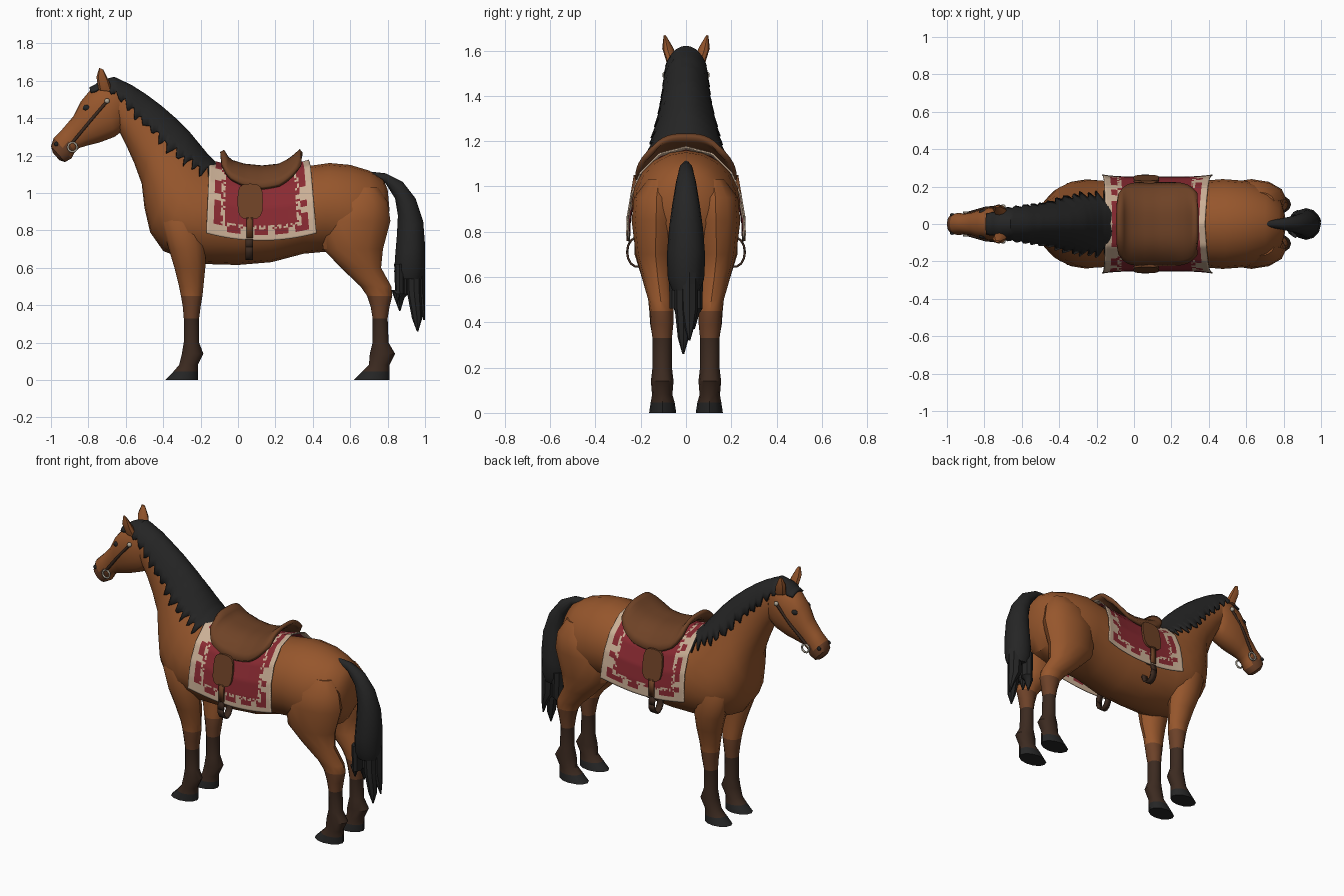
import bpy, bmesh, math, random
from mathutils import Vector

if "Cube" in bpy.data.objects:
    bpy.data.objects.remove(bpy.data.objects["Cube"])

random.seed(4)


def srgb(h):
    v = [int(h[i:i + 2], 16) / 255 for i in (0, 2, 4)]
    return [((c + 0.055) / 1.055) ** 2.4 if c > 0.04 else c / 12.92 for c in v] + [1]


MATS = {}
for n, h in dict(coat="96562c", shaded_coat="6c4128", dark_leg="3c2a20", black_hair="252525",
                 saddle_leather="6e4226", red_cloth="8a2a32", cream_cloth="cbb096",
                 metal="b0a898").items():
    MATS[n] = bpy.data.materials.new(n)
    MATS[n].diffuse_color = srgb(h)


def finish(name, bm, mats, rule=None, angle=35):
    """Turn a bmesh into a shaded object; rule(centre) picks the material index."""
    bmesh.ops.recalc_face_normals(bm, faces=bm.faces)
    if rule:
        for f in bm.faces:
            f.material_index = rule(f.calc_center_median())
    me = bpy.data.meshes.new(name)
    bm.to_mesh(me)
    bm.free()
    for m in mats:
        me.materials.append(MATS[m])
    ob = bpy.data.objects.new(name, me)
    bpy.context.collection.objects.link(ob)
    bpy.ops.object.select_all(action='DESELECT')
    ob.select_set(True)
    bpy.context.view_layer.objects.active = ob
    bpy.ops.object.shade_smooth_by_angle(angle=math.radians(angle))
    return ob


def ring_point(r, a, grow=0, power=1):
    """Point on an oval ring spanning (ax,az)-(bx,bz) with half width, side offset, pear factor."""
    ax, az, bx, bz, hw, cy, k = tuple(r) + (0,) * (7 - len(r))
    mid, half = Vector(((ax + bx) / 2, 0, (az + bz) / 2)), Vector(((ax - bx) / 2, 0, (az - bz) / 2))
    half *= 1 + grow / max(half.length, 0.001)
    s, c = math.sin(a), math.cos(a)
    p = mid + half * c
    p.y = cy + (hw + grow) * math.copysign(abs(s) ** power, s) * (1 - k * c)
    return p


def loft(name, rings, mats, rule=None, segs=16, power=1, side=1):
    bm = bmesh.new()
    rows = []
    for r in rings:
        pts = [ring_point(r, 2 * math.pi * i / segs, 0, power) for i in range(segs)]
        rows.append([bm.verts.new((p.x, p.y * side, p.z)) for p in pts])
    for a, b in zip(rows, rows[1:]):
        for i in range(segs):
            j = (i + 1) % segs
            bm.faces.new((a[i], a[j], b[j], b[i]))
    bm.faces.new(rows[0])
    bm.faces.new(rows[-1])
    return finish(name, bm, mats, rule)


def sheet(name, nu, nv, point, mats, rule=None, angle=35):
    """Grid surface from point(u, v); rule(i, j) picks each cell's material index."""
    bm = bmesh.new()
    g = [[bm.verts.new(point(i / nu, j / nv)) for j in range(nv + 1)] for i in range(nu + 1)]
    for i in range(nu):
        for j in range(nv):
            f = bm.faces.new((g[i][j], g[i + 1][j], g[i + 1][j + 1], g[i][j + 1]))
            f.material_index = rule(i, j) if rule else 0
    return finish(name, bm, mats, None, angle)


def interp(table, t):
    for (t0, *a), (t1, *b) in zip(table, table[1:]):
        if t <= t1:
            f = max(0, (t - t0) / (t1 - t0))
            return [p + (q - p) * f for p, q in zip(a, b)]
    return list(table[-1][1:])


def solidify(ob, t, offset=1):
    m = ob.modifiers.new("thickness", 'SOLIDIFY')
    m.thickness, m.offset = t, offset


def ball(name, loc, scale, mat):
    bm = bmesh.new()
    bmesh.ops.create_uvsphere(bm, u_segments=12, v_segments=8, radius=1)
    for v in bm.verts:
        v.co = Vector(loc) + Vector([a * b for a, b in zip(v.co, scale)])
    return finish(name, bm, [mat])


def tube(name, pts, radius, mat, cyclic=False):
    cu = bpy.data.curves.new(name, 'CURVE')
    cu.dimensions, cu.bevel_depth, cu.bevel_resolution = '3D', radius, 1
    sp = cu.splines.new('POLY')
    sp.points.add(len(pts) - 1)
    for p, q in zip(sp.points, pts):
        p.co = (*q, 1)
    sp.use_cyclic_u = cyclic
    cu.materials.append(MATS[mat])
    ob = bpy.data.objects.new(name, cu)
    bpy.context.collection.objects.link(ob)


# Trunk running from rump through chest and up the neck
trunk = [(.80, 1.02, .81, .91, .05), (.775, 1.075, .795, .80, .13), (.70, 1.12, .74, .71, .19),
         (.60, 1.15, .62, .66, .23), (.49, 1.16, .46, .685, .24), (.35, 1.14, .35, .675, .23),
         (.18, 1.11, .18, .63, .23), (0, 1.11, 0, .615, .23)]
neck = [(-.12, 1.14, -.18, .62, .23, 0, .1), (-.17, 1.19, -.30, .65, .235, 0, .22),
        (-.22, 1.25, -.40, .69, .22, 0, .25), (-.27, 1.31, -.47, .79, .19, 0, .25),
        (-.34, 1.38, -.50, .92, .15, 0, .22), (-.42, 1.45, -.515, 1.05, .118, 0, .15),
        (-.50, 1.51, -.555, 1.16, .098, 0, .1), (-.57, 1.555, -.60, 1.26, .087),
        (-.63, 1.585, -.64, 1.34, .08)]
loft("body_and_neck", trunk + neck, ["coat"], segs=20)

# Head with a darker muzzle
head = [(-.62, 1.58, -.60, 1.42, .06), (-.66, 1.60, -.62, 1.33, .08), (-.72, 1.585, -.66, 1.30, .09),
        (-.79, 1.55, -.74, 1.27, .09), (-.84, 1.49, -.80, 1.255, .077), (-.88, 1.41, -.85, 1.24, .062),
        (-.94, 1.34, -.875, 1.215, .055), (-.985, 1.295, -.89, 1.185, .06),
        (-1.0, 1.25, -.925, 1.165, .052), (-.99, 1.215, -.955, 1.175, .03)]
loft("head", head, ["coat", "shaded_coat"],
     lambda c: int(c.x < -.90 and c.z < 1.27 - (c.x + .95) * .5), power=.8)

# Legs: front x, back x, height, half width, side offset
front_leg = [(-.36, -.24, .95, .04, .15), (-.41, -.19, .84, .08, .15), (-.37, -.175, .70, .082, .145),
             (-.34, -.175, .60, .066, .13), (-.315, -.185, .50, .052, .115), (-.305, -.19, .45, .052, .11),
             (-.295, -.20, .39, .05, .108), (-.29, -.208, .33, .042, .105), (-.29, -.208, .20, .042, .105),
             (-.30, -.185, .14, .05, .105), (-.315, -.215, .08, .045, .105), (-.345, -.215, .045, .053, .103),
             (-.39, -.215, 0, .06, .103)]
hind_leg = [(.60, .75, 1.03, .05, .12), (.50, .80, .95, .10, .13), (.44, .815, .85, .108, .132),
            (.455, .775, .70, .087, .135), (.55, .765, .60, .07, .125), (.655, .82, .50, .055, .112),
            (.69, .825, .45, .052, .108), (.71, .81, .39, .05, .106), (.72, .80, .33, .043, .105),
            (.72, .805, .20, .043, .105), (.705, .84, .14, .05, .105), (.70, .81, .08, .045, .105),
            (.665, .81, .045, .053, .103), (.62, .81, 0, .06, .103)]


def leg_colour(c):
    return 3 if c.z < .045 else 2 if c.z < .33 else 1 if c.z < .45 else 0


for s, label in ((1, "left"), (-1, "right")):
    for n, leg in (("front_leg", front_leg), ("hind_leg", hind_leg)):
        loft(f"{n}_{label}", [(a, z, b, z, w, y) for a, b, z, w, y in leg],
             ["coat", "shaded_coat", "dark_leg", "black_hair"], leg_colour, segs=12, side=s)
    # Ears, eyes, nostrils
    loft(f"ear_{label}", [(-.745, 1.55, -.67, 1.54, .025, .06), (-.757, 1.62, -.69, 1.60, .025, .08),
                          (-.742, 1.668, -.72, 1.66, .006, .093)], ["coat"], segs=8, side=s)
    ball(f"eye_{label}", (-.808, s * .064, 1.455), (.022, .014, .017), "black_hair")
    ball(f"nostril_{label}", (-.972, s * .05, 1.262), (.012, .008, .012), "black_hair")
    # Bridle
    tube(f"cheek_strap_{label}", [(-.70, s * .09, 1.49), (-.79, s * .085, 1.385), (-.885, s * .058, 1.27)],
         .009, "dark_leg")
    ball(f"bridle_stud_{label}", (-.70, s * .093, 1.492), (.014, .012, .014), "metal")
    tube(f"bit_ring_{label}", [(-.885 + .025 * math.cos(t * .628), s * .062, 1.245 + .025 * math.sin(t * .628))
                               for t in range(10)], .006, "metal", True)

# Mane: jagged shell over the crest, ending in a forelock
crest = [(i, *(tuple(r) + (0,) * (7 - len(r)))) for i, r in enumerate(neck[:-1] + head[1:4])]
depths = [(0, .04), (2, .09), (4, .12), (6, .10), (8, .07), (9, .03), (10, .02)]
N = 60
jags = [[.045 * (i % 4) / 3 + random.uniform(-.012, .012) for i in range(N + 1)] for _ in (0, 1)]


def mane_point(u, v):
    t, s = u * 10, 2 * v - 1
    r = interp(crest, t)
    d = interp(depths, t)[0] + jags[int(s > 0)][round(u * N)] * min(1, (10 - t) / 3)
    half = math.hypot(r[0] - r[2], r[1] - r[3]) / 2
    return ring_point(r, s * math.acos(max(-1, 1 - max(d, .008) / half)), .015 if t < 9.5 else .01)


solidify(sheet("mane", N, 10, mane_point, ["black_hair"]), .012, 0)

# Tail with separate hanging locks
loft("tail", [(.70, 1.115, .72, 1.07, .015), (.79, 1.105, .79, 1.05, .03), (.88, 1.06, .84, .97, .045),
              (.95, .97, .855, .88, .06), (.99, .85, .85, .78, .075), (1.0, .72, .84, .66, .085),
              (1.0, .60, .835, .58, .08), (.985, .54, .845, .54, .06)], ["black_hair"], segs=12)
for i, (a, b, tip, z, y) in enumerate([(.91, 1.0, .995, .32, .015), (.90, .98, .96, .26, -.012),
                                       (.84, .91, .865, .37, .035), (.835, .89, .85, .41, -.035)]):
    loft(f"tail_lock_{i}", [(a, .62, b, .62, .04, y), (a + .005, .46, b, .46, .038, y),
                            (tip - .03, z + .07, min(1, tip + .025), z + .07, .024, y),
                            (tip - .004, z, tip + .004, z, .004, y)], ["black_hair"], segs=8)

# Saddle cloth draped over the back, with a patterned border
drape = [(0, 0, 1.175), (.2, .115, 1.145), (.4, .197, 1.06), (.6, .236, .96), (.8, .248, .87), (1, .25, .785)]
NU, NV = 48, 84


def cloth_point(u, v):
    s, w = 2 * v - 1, (2 * u - 1) ** 2
    y, z = interp(drape, abs(s))
    x0, x1 = -.15 - .02 * abs(s), .38 + .04 * abs(s)
    return (x0 + (x1 - x0) * u, math.copysign(y + .012 * w * w * abs(s), s), z - .04 * (1 - w))


blobs = {(i, j): random.random() for i in range(NU) for j in range(NV)}


def cloth_colour(i, j):
    d = min(i, NU - 1 - i, j, NV - 1 - j)
    if d < 3:
        return 1
    if d < 6:
        return int(blobs[i // 3, j // 3] < .3)
    if d < 8:
        return int(blobs[i, j] < .6)
    return 0


solidify(sheet("saddle_cloth", NU, NV, cloth_point, ["red_cloth", "cream_cloth"], cloth_colour), .006, 0)

# Saddle seat, dipped between pommel and cantle
seat_line = [(-.085, 1.225), (-.05, 1.17), (.03, 1.145), (.13, 1.135), (.22, 1.145), (.28, 1.175), (.338, 1.225)]


def seat_point(u, v):
    x, s, w = -.085 + .423 * u, 2 * v - 1, 2 * u - 1
    return (x, s * .215 * (1 - .28 * w ** 6), interp(seat_line, x)[0] - .11 * abs(s) ** 3 * (1 - .3 * w * w))


solidify(sheet("saddle_seat", 18, 16, seat_point, ["saddle_leather"], angle=50), .024, 0)

for s, label in ((1, "left"), (-1, "right")):
    # Rounded side flap
    bm = bmesh.new()
    loops = []
    for t in (0, .014):
        loop = []
        for i in range(16):
            c, q = math.cos(i * math.pi / 8), math.sin(i * math.pi / 8)
            x = .065 + .068 * math.copysign(abs(c) ** .6, c)
            z = .955 + .095 * math.copysign(abs(q) ** .6, q)
            loop.append(bm.verts.new((x, s * (.249 - .17 * max(0, z - .86) + t), z)))
        loops.append(loop)
        bm.faces.new(loop)
    for i in range(16):
        j = (i + 1) % 16
        bm.faces.new((loops[0][i], loops[0][j], loops[1][j], loops[1][i]))
    finish(f"saddle_flap_{label}", bm, ["saddle_leather"])
    # Stirrup strap and stirrup loop
    solidify(sheet(f"stirrup_strap_{label}", 1, 1, lambda u, v: (.045 + .035 * u, s * .257, .76 + .11 * v),
                   ["saddle_leather"]), .01, 0)
    solidify(sheet(f"stirrup_{label}", 1, 14,
                   lambda u, v: (.04 + .04 * u, s * (.215 + .045 * math.cos(v * 2 * math.pi)),
                                 .71 + .065 * math.sin(v * 2 * math.pi)), ["dark_leg"]), .01, 0)

for m in bpy.data.materials:
    if m.users and not m.is_grease_pencil:
        m.use_nodes = True
        m.node_tree.nodes["Principled BSDF"].inputs["Base Color"].default_value = m.diffuse_color
